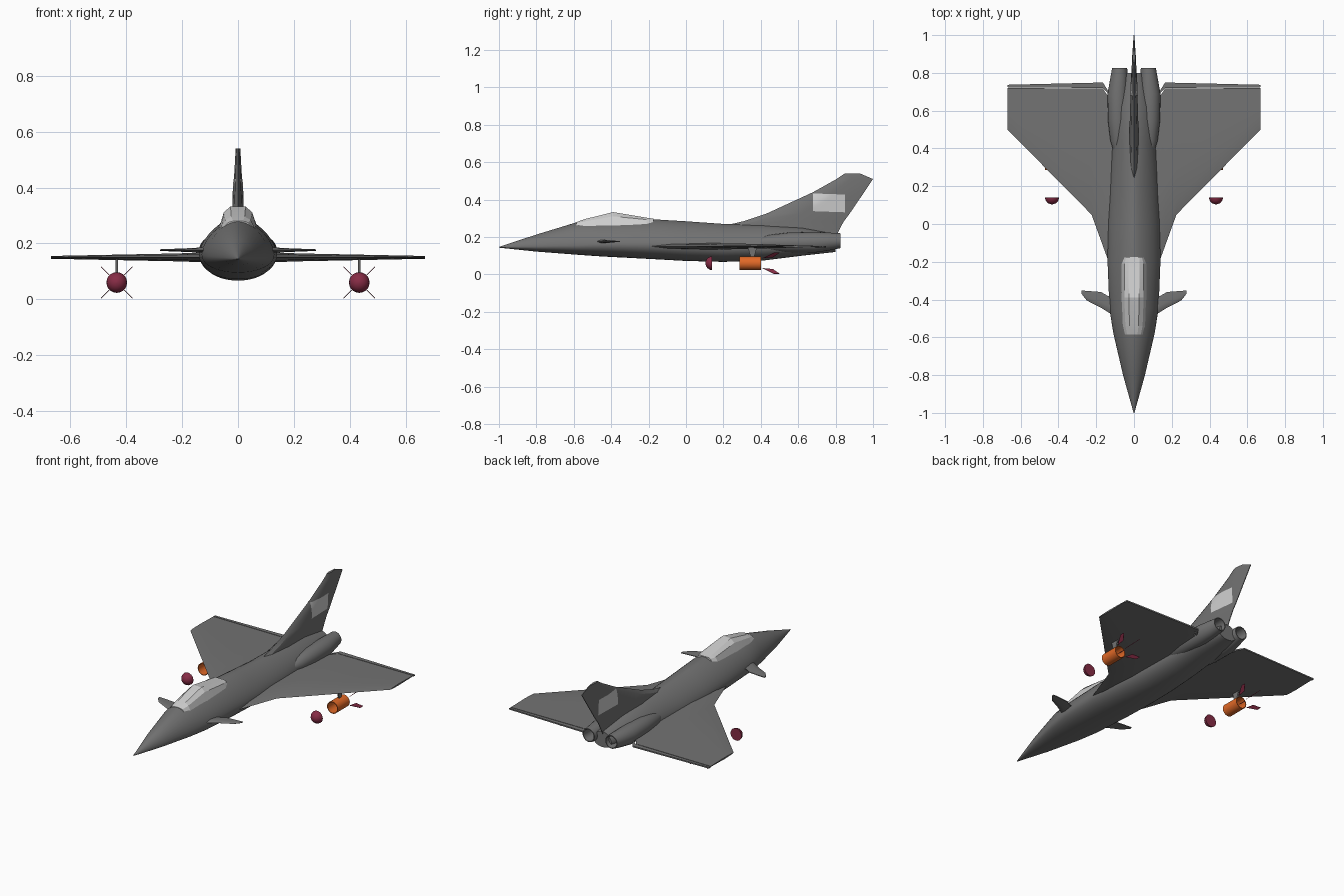
import bpy, bmesh, math
from mathutils import Vector

if "Cube" in bpy.data.objects:
    bpy.data.objects.remove(bpy.data.objects["Cube"])


def material(name, rgb):
    m = bpy.data.materials.new(name)
    m.diffuse_color = (*rgb, 1)
    m.use_nodes = True
    m.node_tree.nodes["Principled BSDF"].inputs["Base Color"].default_value = m.diffuse_color
    return m


GREY = material("airframe grey", (0.17, 0.17, 0.17))
GLASS = material("pale grey", (0.62, 0.62, 0.62))
RED = material("dark red", (0.24, 0.025, 0.06))
ORANGE = material("orange", (0.75, 0.14, 0.02))


def loft(name, rings, mat, mirror=False, closed=False, angle=35):
    """Skin a list of equal-length point rings; closed joins last to first."""
    bm = bmesh.new()
    vs = [[bm.verts.new(p) for p in r] for r in rings]
    pairs = list(zip(vs, vs[1:])) + ([(vs[-1], vs[0])] if closed else [])
    n = len(vs[0])
    for a, b in pairs:
        for i in range(n):
            j = (i + 1) % n
            bm.faces.new((a[i], a[j], b[j], b[i]))
    if not closed:
        bm.faces.new(vs[0])
        bm.faces.new(vs[-1])
    bmesh.ops.recalc_face_normals(bm, faces=bm.faces)
    return finish(name, bm, mat, mirror, angle)


def finish(name, bm, mat, mirror=False, angle=35):
    me = bpy.data.meshes.new(name)
    bm.to_mesh(me)
    bm.free()
    me.materials.append(mat)
    ob = bpy.data.objects.new(name, me)
    bpy.context.collection.objects.link(ob)
    bpy.ops.object.select_all(action='DESELECT')
    ob.select_set(True)
    bpy.context.view_layer.objects.active = ob
    bpy.ops.object.shade_smooth_by_angle(angle=math.radians(angle))
    if mirror:
        ob.modifiers.new("mirror", 'MIRROR')
    return ob


def circle(x, y, z, r, n=24):
    return [(x + r * math.cos(2 * math.pi * i / n), y,
             z + r * math.sin(2 * math.pi * i / n)) for i in range(n)]


# Fuselage: y, half width, bottom, widest height, top, upper roundness
def hull_ring(y, w, zb, zm, zt, e, n=40):
    ring = []
    for i in range(n):
        a = 2 * math.pi * i / n
        c, s = math.cos(a), math.sin(a)
        k = e if s > 0 else 2.1
        h = zt - zm if s > 0 else zm - zb
        ring.append((math.copysign(abs(c) ** (2 / k), c) * w, y,
                     zm + math.copysign(abs(s) ** (2 / k), s) * h))
    return ring


hull = [(-1, .002, .143, .145, .147, 2), (-.8, .058, .122, .15, .213, 1.9),
        (-.58, .109, .105, .155, .28, 1.8), (-.45, .13, .096, .16, .284, 1.7),
        (-.2, .14, .083, .16, .296, 1.6), (0, .137, .072, .155, .284, 1.5),
        (.2, .128, .067, .15, .27, 1.5), (.42, .115, .075, .15, .266, 1.6),
        (.62, .105, .1, .155, .25, 1.7), (.8, .06, .12, .16, .215, 1.8)]
loft("fuselage", [hull_ring(*h) for h in hull], GREY)

# Faceted canopy: y, base half width, base height, roof half width, roof height
canopy = [(-.585, .048, .262, .018, .28), (-.54, .06, .255, .024, .296),
          (-.39, .067, .258, .027, .333), (-.21, .065, .27, .03, .303),
          (-.175, .05, .28, .028, .298)]
loft("canopy", [[(-b, y, zb), (-(b * .6 + r * .4), y, zb * .3 + zr * .7), (-r, y, zr),
                 (r, y, zr), (b * .6 + r * .4, y, zb * .3 + zr * .7), (b, y, zb)]
                for y, b, zb, r, zr in canopy], GLASS, angle=12)

# Engine nacelles with hollow nozzles: y, x, z, radius
nacelle = [(.36, .08, .165, .02), (.44, .083, .168, .042), (.55, .085, .171, .053),
           (.69, .085, .172, .055), (.77, .079, .176, .047), (.825, .076, .18, .04),
           (.825, .076, .18, .035), (.75, .076, .18, .03)]
loft("engine_nacelle", [circle(x, y, z, r) for y, x, z, r in nacelle], GREY, True)


# Wings and foreplanes: span, leading edge, trailing edge, half thickness
def section(le, te, t, edge=.002):
    c = te - le
    return [(le, 0), (le + c * .12, t * .65), (le + c * .4, t), (te, edge),
            (te, -edge), (le + c * .4, -t), (le + c * .12, -t * .65)]


def surface(name, stations, z):
    loft(name, [[(x, y, z + h) for y, h in section(le, te, t)]
                for x, le, te, t in stations], GREY, True, angle=25)


surface("wing", [(.08, -.35, .68, .019), (.14, -.184, .68, .017), (.165, -.115, .717, .016),
                 (.225, .05, .717, .014), (.67, .5, .72, .005)], .15)
surface("foreplane", [(.1, -.49, -.385, .01), (.14, -.465, -.38, .009),
                      (.175, -.443, -.36, .007), (.25, -.405, -.354, .004),
                      (.279, -.368, -.352, .003)], .176)


def plate(name, outline, origin, u, v, thick, mat, mirror=True):
    """Thin slab with a 2D outline in the u, v plane."""
    u, v, o = Vector(u), Vector(v), Vector(origin)
    n = u.cross(v).normalized() * thick / 2
    loft(name, [[o + u * a + v * b + n * s for a, b in outline] for s in (-1, 1)], mat, mirror)


plate("elevon", [(.135, .69), (.165, .72), (.67, .724), (.67, .737), (.165, .749), (.14, .71)],
      (0, 0, .148), (1, 0, 0), (0, 1, 0), .008, GREY)

# Tail fin: height, leading edge, trailing edge, half thickness
fin = [(.18, .12, .79, .026), (.25, .16, .825, .025), (.285, .31, .845, .023),
       (.325, .43, .875, .021), (.44, .68, .953, .014), (.51, .805, 1, .01),
       (.54, .85, .93, .008)]
loft("tail_fin", [[(h, y, z) for y, h in section(le, te, t)] for z, le, te, t in fin],
     GREY, angle=25)


# Pale panel following the fin's surface
def fin_x(y, z):
    for a, b in zip(fin, fin[1:]):
        if a[0] <= z <= b[0]:
            f = (z - a[0]) / (b[0] - a[0])
            le, te, t = (a[i] + (b[i] - a[i]) * f for i in (1, 2, 3))
            pts = section(le, te, t)[:4]
            for (y0, h0), (y1, h1) in zip(pts, pts[1:]):
                if y0 <= y <= y1:
                    return h0 + (h1 - h0) * (y - y0) / (y1 - y0)
    return 0


bm = bmesh.new()
bmesh.ops.create_grid(bm, x_segments=10, y_segments=6, size=.5)
for v in bm.verts:
    s, t = v.co.x + .5, v.co.y + .5
    y, z = .68 + .17 * s, .338 + .095 * t - .006 * s
    v.co = (fin_x(y, z) + .002, y, z)
finish("fin_panel", bm, GLASS, True)

# Underwing stores: separate nose, open tube and four diagonal tail fins
MX, MZ = .434, .06
loft("store_nose", [circle(MX, .14 - .036 * math.sin(a), MZ, .037 * math.cos(a), 20)
                    for a in (math.radians(d) for d in (0, 20, 40, 58, 74, 88))], RED, True)
loft("store_tube", [circle(MX, y, MZ, r) for y, r in
                    ((.285, .036), (.4, .036), (.4, .032), (.285, .032))],
     ORANGE, True, closed=True)
for i in range(4):
    a = math.radians(45 + 90 * i)
    plate(f"store_fin_{i + 1}", [(.41, .038), (.465, .045), (.5, .08), (.47, .08)],
          (MX, 0, MZ), (0, 1, 0), (math.cos(a), 0, math.sin(a)), .002, RED)
plate("store_pylon", [(.33, .145), (.38, .145), (.365, .095), (.345, .095)],
      (MX, 0, 0), (0, 1, 0), (0, 0, 1), .008, GREY)
